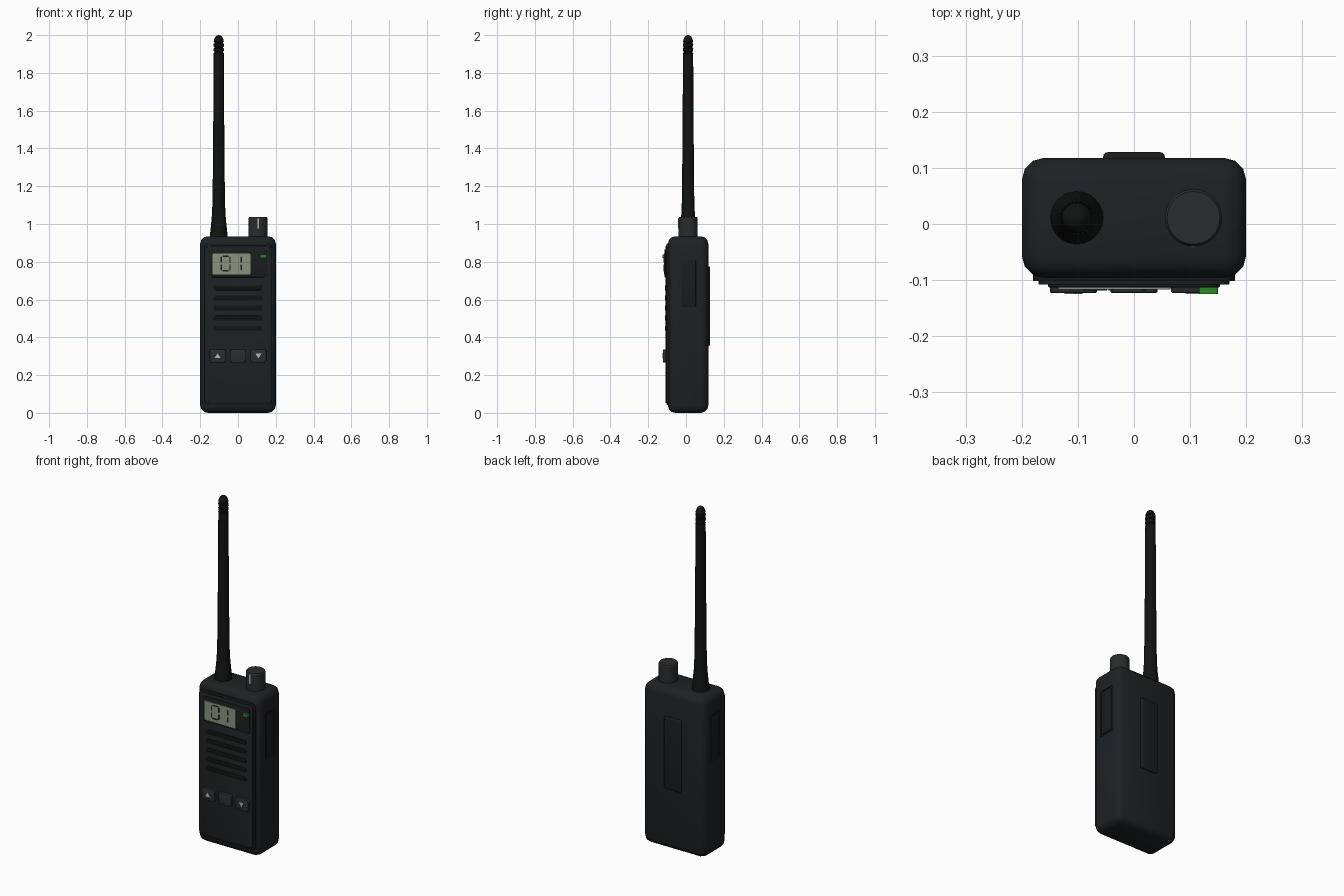
import bpy, bmesh, math
from mathutils import Vector

if "Cube" in bpy.data.objects:
    bpy.data.objects.remove(bpy.data.objects["Cube"])

def mat(name, c):
    m = bpy.data.materials.new(name)
    m.diffuse_color = (*c, 1)
    m.use_nodes = True
    m.node_tree.nodes["Principled BSDF"].inputs["Base Color"].default_value = m.diffuse_color
    return m

BODY = mat("body_black", (0.013, 0.015, 0.017))
PANEL = mat("panel_black", (0.010, 0.012, 0.013))
RUBBER = mat("rubber", (0.006, 0.007, 0.007))
GREY = mat("control_grey", (0.023, 0.025, 0.027))
SCREEN = mat("screen_green", (0.25, 0.29, 0.21))
LED = mat("led_green", (0.02, 0.25, 0.02))
PALE = mat("pale_mark", (0.45, 0.45, 0.45))

def finish(name, bm, material):
    bmesh.ops.recalc_face_normals(bm, faces=bm.faces[:])
    me = bpy.data.meshes.new(name)
    bm.to_mesh(me)
    bm.free()
    ob = bpy.data.objects.new(name, me)
    bpy.context.collection.objects.link(ob)
    me.materials.append(material)
    smooth(ob)
    return ob

def smooth(ob):
    bpy.ops.object.select_all(action='DESELECT')
    ob.select_set(True)
    bpy.context.view_layer.objects.active = ob
    bpy.ops.object.shade_smooth_by_angle(angle=math.radians(32))

def box(name, lo, hi, material, r=0.0, seg=3):
    """Axis-aligned box with all edges rounded."""
    bm = bmesh.new()
    bmesh.ops.create_cube(bm, size=1)
    for v in bm.verts:
        v.co = Vector([lo[i] + (v.co[i] + 0.5) * (hi[i] - lo[i]) for i in range(3)])
    if r:
        bmesh.ops.bevel(bm, geom=bm.edges[:], offset=r, segments=seg, profile=0.5, affect='EDGES')
    return finish(name, bm, material)

def prism(name, pts, y0, y1, material, edge=0.0):
    """Extrude an xz outline from back y0 to front y1, optionally softening the front rim."""
    bm = bmesh.new()
    f = bm.faces.new([bm.verts.new((x, y0, z)) for x, z in pts])
    ext = bmesh.ops.extrude_face_region(bm, geom=[f])['geom']
    verts = [g for g in ext if isinstance(g, bmesh.types.BMVert)]
    bmesh.ops.translate(bm, verts=verts, vec=(0, y1 - y0, 0))
    if edge:
        rim = [e for e in bm.edges if all(abs(v.co.y - y1) < 1e-6 for v in e.verts)]
        bmesh.ops.bevel(bm, geom=rim, offset=edge, segments=2, profile=0.5, affect='EDGES')
    return finish(name, bm, material)

def plate(name, x0, x1, z0, z1, y0, y1, r, material, edge=0.0, seg=5):
    """Rounded rectangle plate."""
    pts = []
    for k, (cx, cz) in enumerate([(x1-r, z1-r), (x0+r, z1-r), (x0+r, z0+r), (x1-r, z0+r)]):
        for i in range(seg + 1):
            a = math.pi / 2 * (k + i / seg)
            pts.append((cx + r * math.cos(a), cz + r * math.sin(a)))
    return prism(name, pts, y0, y1, material, edge)

def lathe(name, cx, cy, profile, n, material):
    """Revolve (radius, z) points around a vertical axis."""
    bm = bmesh.new()
    rings = [[bm.verts.new((cx + r * math.cos(2*math.pi*i/n), cy + r * math.sin(2*math.pi*i/n), z))
              for i in range(n)] for r, z in profile]
    for a, b in zip(rings, rings[1:]):
        for i in range(n):
            bm.faces.new((a[i], a[(i+1) % n], b[(i+1) % n], b[i]))
    bm.faces.new(rings[0])
    bm.faces.new(rings[-1])
    return finish(name, bm, material)

# Body with a shallow thumb recess on each side
body = box("body", (-0.2, -0.096, 0), (0.2, 0.118, 0.935), BODY, 0.04)
for s, tag in ((-1, "left"), (1, "right")):
    xs = sorted((s * 0.194, s * 0.23))
    cutter = box("side_recess_cutter_" + tag, (xs[0], -0.03, 0.55), (xs[1], 0.06, 0.82), BODY)
    cutter.hide_render = True
    cutter.hide_viewport = True
    mod = body.modifiers.new("recess_" + tag, 'BOOLEAN')
    mod.operation = 'DIFFERENCE'
    mod.solver = 'EXACT'
    mod.object = cutter
    bpy.context.view_layer.objects.active = body
    bpy.ops.object.modifier_apply(modifier=mod.name)
    # Talk button set in the recess
    xs = sorted((s * 0.18, s * 0.199))
    box("talk_button_" + tag, (xs[0], -0.022, 0.56), (xs[1], 0.052, 0.81), PANEL, 0.004, 2)
smooth(body)

# Stepped front panel
plate("front_frame", -0.18, 0.18, 0.042, 0.897, -0.09, -0.102, 0.025, PANEL, 0.002)
plate("front_panel", -0.17, 0.17, 0.053, 0.885, -0.09, -0.108, 0.02, BODY, 0.002)
plate("display_bezel", -0.153, 0.153, 0.718, 0.865, -0.1, -0.113, 0.015, PANEL, 0.002)
plate("display_screen", -0.135, 0.065, 0.732, 0.843, -0.1, -0.117, 0.006, SCREEN)
plate("status_light", 0.116, 0.15, 0.82, 0.838, -0.1, -0.125, 0.004, LED)

# Display segments: a closed ring of six, then two stacked bars
def segment(i, x, z, w, h):
    plate(f"display_segment_{i}", x-w/2, x+w/2, z-h/2, z+h/2, -0.115, -0.1185, 0.0025, PANEL, seg=1)

bars = [(-0.088, 0.811), (-0.088, 0.77), (-0.042, 0.811), (-0.042, 0.77), (0.017, 0.811), (0.017, 0.77)]
for i, (x, z) in enumerate(bars):
    segment(i, x, z, 0.007, 0.032)
for i, z in enumerate((0.829, 0.752)):
    segment(6 + i, -0.065, z, 0.034, 0.007)

# Speaker bars
for i in range(5):
    z = 0.662 - i * 0.0535
    plate(f"speaker_bar_{i}", -0.13, 0.13, z-0.013, z+0.013, -0.1, -0.111, 0.0128, RUBBER, 0.001)

# Buttons and their arrow marks
for x, tag, d in ((-0.108, "left", 1), (0, "middle", 0), (0.108, "right", -1)):
    plate("button_" + tag, x-0.042, x+0.042, 0.267, 0.336, -0.1, -0.123, 0.012, GREY, 0.003)
    if d:
        prism("arrow_" + tag, [(x-0.016, 0.302-d*0.012), (x+0.016, 0.302-d*0.012), (x, 0.302+d*0.014)],
              -0.12, -0.1245, PALE)

# Belt clip pad on the back
box("back_clip", (-0.055, 0.105, 0.355), (0.055, 0.128, 0.775), PANEL, 0.008)

# Volume knob with pointer mark
lathe("volume_knob", 0.106, 0.011, [(0.051, 0.92), (0.051, 1.03), (0.047, 1.036)], 32, GREY)
box("knob_pointer", (0.102, -0.042, 0.975), (0.11, -0.03, 1.03), PALE)

# Flexible antenna with flared base and grooves near the tip
profile = [(0.047, 0.92), (0.047, 0.94), (0.042, 0.985), (0.036, 1.05), (0.033, 1.12), (0.031, 1.3),
           (0.029, 1.55), (0.027, 1.9)]
for z in (1.91, 1.935, 1.96):
    profile += [(0.0275, z - 0.006), (0.0235, z - 0.003), (0.0235, z + 0.003), (0.027, z + 0.006)]
profile += [(0.024, 1.978), (0.018, 1.991), (0.009, 1.998), (0.002, 2.0)]
lathe("antenna", -0.102, 0.011, profile, 24, RUBBER)
